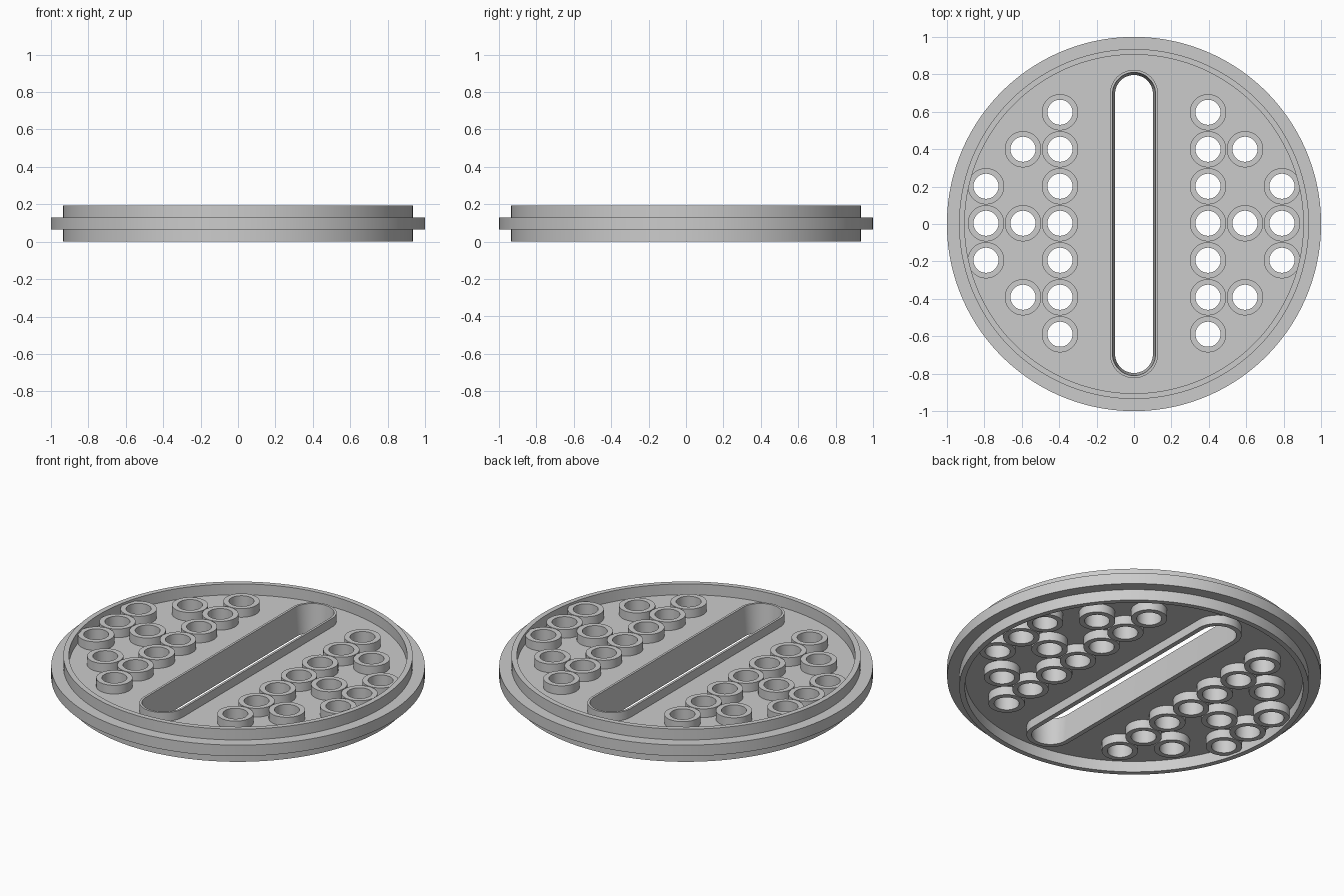
import bpy, bmesh, math

if "Cube" in bpy.data.objects:
    bpy.data.objects.remove(bpy.data.objects["Cube"])

PITCH = 0.1977              # spacing of the hole grid
LOW, HIGH = 0.013, 0.18     # ends of the raised collars


def add_stack(bm, rings, n, x=0, y=0, half_len=0):
    """Closed solid through (radius, z) rings; half_len stretches circles into slots along y."""
    loops = []
    for r, z in rings:
        loop = []
        for i in range(n):
            a = (i + 0.5) * 2 * math.pi / n
            s = math.sin(a)
            loop.append(bm.verts.new((x + r * math.cos(a),
                                      y + r * s + math.copysign(half_len, s), z)))
        loops.append(loop)
    for lo, hi in zip(loops, loops[1:]):
        for i in range(n):
            j = (i + 1) % n
            bm.faces.new((lo[i], lo[j], hi[j], hi[i]))
    bm.faces.new(loops[0][::-1])
    bm.faces.new(loops[-1])


def finish(bm, name):
    bmesh.ops.recalc_face_normals(bm, faces=bm.faces[:])
    me = bpy.data.meshes.new(name)
    bm.to_mesh(me)
    bm.free()
    ob = bpy.data.objects.new(name, me)
    bpy.context.collection.objects.link(ob)
    return ob


def combine(target, tool, operation):
    tool.hide_render = True
    mod = target.modifiers.new(operation.lower(), 'BOOLEAN')
    mod.operation = operation
    mod.solver = 'EXACT'
    mod.object = tool
    bpy.context.view_layer.objects.active = target
    bpy.ops.object.modifier_apply(modifier=mod.name)
    bpy.data.objects.remove(tool)


# Round holes: tapering columns on both sides of the slot
holes = []
for side in (-1, 1):
    for col, rows in ((2, range(-3, 4)), (3, (-2, 0, 2)), (4, (-1, 0, 1))):
        holes += [(side * col * PITCH, row * PITCH + 0.004) for row in rows]

# Disc: thin plate with outer flange and a raised rim above and below
bm = bmesh.new()
add_stack(bm, [(0.905, 0.064), (0.905, 0), (0.935, 0), (0.935, 0.064), (1, 0.064),
               (1, 0.129), (0.935, 0.129), (0.935, 0.193), (0.905, 0.193), (0.905, 0.129)], 128)
disc = finish(bm, "slotted_disc")

# Collars round every hole and the slot
bm = bmesh.new()
for x, y in holes:
    add_stack(bm, [(0.097, LOW), (0.097, HIGH)], 48, x, y)
add_stack(bm, [(0.1285, LOW), (0.1285, HIGH)], 64, half_len=0.695)
combine(disc, finish(bm, "collars"), 'UNION')

# Openings: straight round holes and a slightly tapered slot
bm = bmesh.new()
for x, y in holes:
    add_stack(bm, [(0.067, -0.05), (0.067, 0.25)], 48, x, y)
add_stack(bm, [(0.0985, -0.017), (0.1177, 0.21)], 64, half_len=0.695)
combine(disc, finish(bm, "openings"), 'DIFFERENCE')

# Smooth the round walls, keep the edges crisp
disc.select_set(True)
bpy.context.view_layer.objects.active = disc
bpy.ops.object.shade_smooth_by_angle(angle=math.radians(30))
